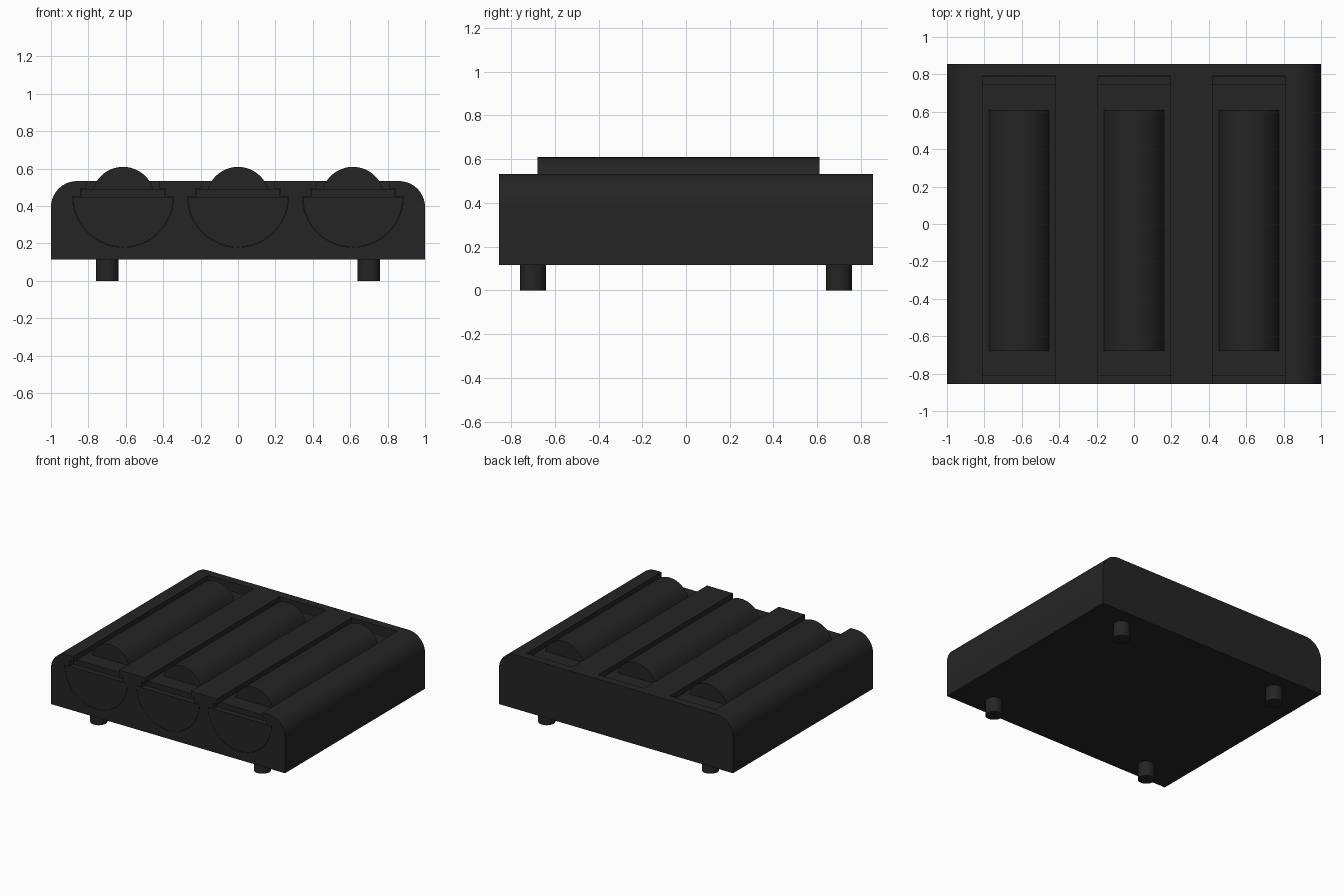
import bpy, bmesh, math

if "Cube" in bpy.data.objects:
    bpy.data.objects.remove(bpy.data.objects["Cube"])

dark = bpy.data.materials.new("dark_plastic")
dark.diffuse_color = (0.018, 0.018, 0.018, 1)
dark.use_nodes = True
dark.node_tree.nodes["Principled BSDF"].inputs["Base Color"].default_value = dark.diffuse_color


def arc(cx, cz, r, a0, a1, n):
    return [(cx + r * math.cos(math.radians(a0 + (a1 - a0) * i / n)),
             cz + r * math.sin(math.radians(a0 + (a1 - a0) * i / n))) for i in range(n + 1)]


def prism(name, profile, y0, y1, x=0):
    """Extrude an (x, z) profile along y."""
    bm = bmesh.new()
    face = bm.faces.new([bm.verts.new((x + px, y0, pz)) for px, pz in profile])
    out = bmesh.ops.extrude_face_region(bm, geom=[face])
    bmesh.ops.translate(bm, vec=(0, y1 - y0, 0),
                        verts=[g for g in out["geom"] if isinstance(g, bmesh.types.BMVert)])
    bmesh.ops.recalc_face_normals(bm, faces=bm.faces)
    mesh = bpy.data.meshes.new(name)
    bm.to_mesh(mesh)
    bm.free()
    ob = bpy.data.objects.new(name, mesh)
    bpy.context.collection.objects.link(ob)
    mesh.materials.append(dark)
    return ob


def smooth(ob):
    bpy.ops.object.select_all(action='DESELECT')
    ob.select_set(True)
    bpy.context.view_layer.objects.active = ob
    bpy.ops.object.shade_smooth_by_angle(angle=math.radians(30))


LANES = {"left": -0.614, "middle": 0.0, "right": 0.614}
R, RIM, STEP, TOP = 0.268, 0.449, 0.49, 0.533
FRONT, BACK = -0.855, 0.855

# housing: rounded upper side edges
housing = prism("housing", [(-1, 0.115), (1, 0.115)]
                + arc(0.86, TOP - 0.14, 0.14, 0, 90, 16)
                + arc(-0.86, TOP - 0.14, 0.14, 90, 180, 16), FRONT, BACK)

# stepped channel cut for each roller tray, open at the front
g = 0.002
channel = arc(0, RIM, R + g, 180, 360, 40) + [
    (R + g, RIM + g), (0.225 + g, RIM + g), (0.225 + g, STEP + g), (0.195, STEP + g), (0.195, 0.7),
    (-0.195, 0.7), (-0.195, STEP + g), (-0.225 - g, STEP + g), (-0.225 - g, RIM + g), (-R - g, RIM + g)]
cutters = []
for side, x in LANES.items():
    cutter = prism(side + "_channel_cutter", channel, -1.0, 0.79, x)
    cutter.hide_render = True
    cutters.append(cutter)
    mod = housing.modifiers.new(side + "_channel", 'BOOLEAN')
    mod.operation = 'DIFFERENCE'
    mod.solver = 'EXACT'
    mod.object = cutter
bpy.ops.object.select_all(action='DESELECT')
bpy.context.view_layer.objects.active = housing
housing.select_set(True)
for mod in list(housing.modifiers):
    bpy.ops.object.modifier_apply(modifier=mod.name)
for cutter in cutters:
    bpy.data.objects.remove(cutter)
smooth(housing)

for side, x in LANES.items():
    # half-round tray with a raised, inset deck and a roller bedded in it
    smooth(prism(side + "_tray", arc(0, RIM, R, 180, 360, 40), FRONT, 0.788, x))
    prism(side + "_tray_deck", [(-0.225, RIM - 0.01), (0.225, RIM - 0.01),
                                (0.225, STEP), (-0.225, STEP)], -0.81, 0.745, x)
    smooth(prism(side + "_roller", arc(0, 0.441, 0.168, 0, 360, 48)[:-1], -0.68, 0.61, x))

# four round feet
for fx in (-0.70, 0.70):
    for fy in (-0.70, 0.70):
        bpy.ops.mesh.primitive_cylinder_add(vertices=32, radius=0.06, depth=0.125,
                                            location=(fx, fy, 0.0625))
        foot = bpy.context.object
        foot.name = ("back" if fy > 0 else "front") + ("_right" if fx > 0 else "_left") + "_foot"
        foot.data.materials.append(dark)
        smooth(foot)
